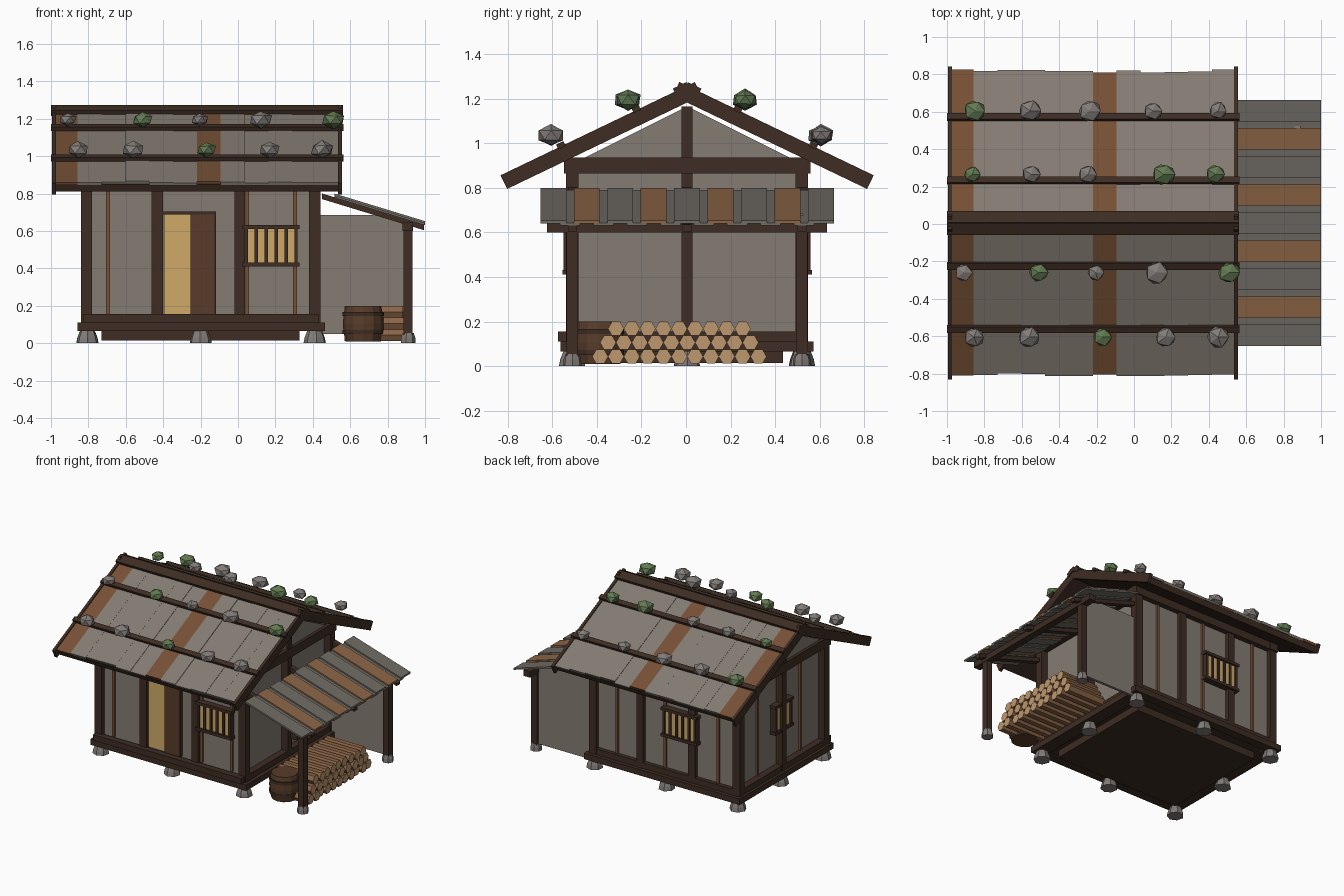
import bpy, bmesh, math, random
from mathutils import Vector

if "Cube" in bpy.data.objects:
    bpy.data.objects.remove(bpy.data.objects["Cube"])
random.seed(4)

def mat(name, r, g, b):
    m = bpy.data.materials.new(name)
    m.diffuse_color = [*(((c / 255 + .055) / 1.055) ** 2.4 for c in (r, g, b)), 1]
    m.use_nodes = True
    m.node_tree.nodes["Principled BSDF"].inputs["Base Color"].default_value = m.diffuse_color
    return m

DARK = mat("dark_timber", 62, 45, 35)
GREY = mat("weathered_grey", 132, 124, 115)
BROWN = mat("brown_board", 118, 80, 53)
DOOR = mat("door_wood", 88, 60, 41)
PAPER = mat("warm_paper", 208, 170, 105)
STONE = mat("stone", 130, 124, 120)
MOSS = mat("moss", 98, 122, 82)
LGREY = mat("shed_grey", 112, 108, 101)
LBROWN = mat("shed_brown", 140, 101, 70)
LOGEND = mat("log_end", 190, 153, 110)
Y0 = .005                                    # house centre line

def finish(bm, name, *mats):
    bmesh.ops.recalc_face_normals(bm, faces=bm.faces)
    me = bpy.data.meshes.new(name)
    bm.to_mesh(me)
    bm.free()
    for m in mats:
        me.materials.append(m)
    ob = bpy.data.objects.new(name, me)
    bpy.context.collection.objects.link(ob)
    return ob

def prism(name, m, pts, a, b, axis='x'):
    """Extrude a profile along x (pts are y,z) or along y (pts are x,z)."""
    bm = bmesh.new()
    put = (lambda p, t: (t, *p)) if axis == 'x' else (lambda p, t: (p[0], t, p[1]))
    lo = [bm.verts.new(put(p, a)) for p in pts]
    hi = [bm.verts.new(put(p, b)) for p in pts]
    bm.faces.new(lo)
    bm.faces.new(hi)
    for i in range(len(pts)):
        j = (i + 1) % len(pts)
        bm.faces.new((lo[i], lo[j], hi[j], hi[i]))
    return finish(bm, name, m)

def box(name, m, x0, x1, y0, y1, z0, z1):
    return prism(name, m, [(y0, z0), (y1, z0), (y1, z1), (y0, z1)], x0, x1)

def rings(name, m, x, y, prof, n, turn=0):
    """Low-poly turned shape from (radius, z) pairs."""
    bm = bmesh.new()
    rs = [[bm.verts.new((x + r * math.cos(turn + math.tau * i / n),
                         y + r * math.sin(turn + math.tau * i / n), z)) for i in range(n)] for r, z in prof]
    bm.faces.new(rs[0])
    bm.faces.new(rs[-1])
    for a, b in zip(rs, rs[1:]):
        for i in range(n):
            bm.faces.new((a[i], a[(i + 1) % n], b[(i + 1) % n], b[i]))
    return finish(bm, name, m)

def wbox(side, name, m, u0, u1, d0, d1, z0, z1):
    """Box on a wall: u along the wall, d outwards from its surface."""
    if side == 'left':
        box(name, m, -.785 - d1, -.785 - d0, Y0 + u0, Y0 + u1, z0, z1)
    else:
        s = -1 if side == 'front' else 1
        a, b = sorted((Y0 + s * (.51 + d0), Y0 + s * (.51 + d1)))
        box(name, m, u0, u1, a, b, z0, z1)

def window(side, u0, u1, bars):
    n = side + "_window_"
    wbox(side, n + "paper", PAPER, u0 + .015, u1 - .015, -.01, .034, .42, .62)
    for z in (.41, .61):
        wbox(side, n + "rail", DARK, u0, u1, 0, .05, z, z + .022)
    for i in range(bars + 2):
        c = u0 + .02 + (u1 - u0 - .04) * i / (bars + 1)
        wbox(side, n + "bar", DARK, c - .009, c + .009, 0, .044, .41, .63)

# foundations and floor
for x in (-.805, -.2, .41):
    for y in (-.515, 0, .515):
        if x != -.2 or y:
            rings("foundation_stone", STONE, x, Y0 + y, [(.06, 0), (.054, .03), (.04, .066)], 7, random.random())
box("floor_base", DARK, -.73, .33, Y0 - .43, Y0 + .43, .015, .07)
box("floor_deck", DARK, -.82, .42, Y0 - .52, Y0 + .52, .075, .11)
for s in (-1, 1):
    y = Y0 + s * .535
    box("long_sill", DARK, -.857, .465, y - .033, y + .033, .065, .11)
    box("long_upper_sill", DARK, -.83, .43, y - .045, y - .045 + .05, .11, .155)
    box("wall_plate", DARK, -.84, .44, Y0 + s * .52 - .03, Y0 + s * .52 + .03, .865, .93)

# walls and timber frame
box("walls", GREY, -.785, .385, Y0 - .51, Y0 + .51, .1, .9)
for x in (-.81, .41):
    box("side_sill", DARK, x - .047, x + .055, Y0 - .56, Y0 + .56, .065, .11)
    box("side_upper_sill", DARK, x - .027, x + .027, Y0 - .5, Y0 + .5, .11, .155)
    box("tie_beam", DARK, x - .035, x + .035, Y0 - .553, Y0 + .553, .865, .935)
    box("gable_post", DARK, x - .028, x + .028, Y0 - .025, Y0 + .025, .11, 1.165)
    for y in (-.515, .515):
        box("corner_post", DARK, x - .03, x + .03, Y0 + y - .028, Y0 + y + .028, .11, .88)
    prism("gable_wall", GREY, [(Y0 - .47, .93), (Y0 + .47, .93), (Y0, 1.165)], x - .012, x + .012)
for side, strips in (("front", (-.695, -.452, .05, .305)), ("back", (.22, -.19, -.64))):
    for x in (-.43, .01):
        wbox(side, side + "_post", DARK, x - .028, x + .028, -.02, .032, .11, .88)
    for x in strips:
        wbox(side, side + "_strip", BROWN, x - .01, x + .01, -.01, .014, .155, .87)
for u in (-.26, .26):
    wbox('left', "left_strip", BROWN, u - .01, u + .01, -.01, .014, .155, .87)

# door and windows
wbox('front', "door_paper", PAPER, -.395, -.25, 0, .014, .155, .69)
wbox('front', "door_panel", DOOR, -.255, -.125, 0, .024, .155, .69)
wbox('front', "door_lintel", DARK, -.4, -.118, 0, .032, .688, .705)
wbox('front', "door_jamb", DARK, -.127, -.118, 0, .028, .155, .69)
window('front', .025, .33, 4)
window('back', -.485, -.18, 4)
window('left', -.12, .1, 1)

# main roof
ANG = math.atan(.48)
CA, SA = math.cos(ANG), math.sin(ANG)

def on_roof(s, t, n):
    return (Y0 + s * (t * CA + n * SA), 1.22 - t * SA + n * CA)

def slope(name, m, s, t0, t1, n0, n1, x0, x1):
    return prism(name, m, [on_roof(s, t, n) for t, n in ((t0, n0), (t1, n0), (t1, n1), (t0, n1))], x0, x1)

for s in (-1, 1):
    slope("roof_underlay", DARK, s, 0, .885, -.03, .014, -.985, .545)
    for i in range(12):
        x = -.985 + i * .1275
        slope("roof_board", BROWN if i in (0, 6) else GREY, s, 0, .885 + random.uniform(-.008, .012),
              .012, .026 + random.uniform(0, .005), x, x + .1275)
    for x in (-.995, .535):
        slope("barge_board", DARK, s, -.055, .912, -.034, .034, x, x + .022)
    for t in (.235, .61):
        slope("roof_batten", DARK, s, t - .018, t + .018, .026, .05, -1, .565)
    slope("ridge_board", DARK, s, -.02, .047, .018, .05, -1, .562)

# roof stones: (x, radius, mossy) per row
def rock(x, y, z, r, m):
    bm = bmesh.new()
    bmesh.ops.create_icosphere(bm, subdivisions=1, radius=1)
    for v in bm.verts:
        k = random.uniform(.92, 1.1)
        v.co = Vector((x + v.co.x * r * 1.05 * k, y + v.co.y * r * k, z + v.co.z * r * .78 * k))
    finish(bm, "roof_stone", m)

ROWS = {.605: ((-.85, .06, 1), (-.555, .06, 0), (-.235, .06, 0), (.1, .05, 0), (.45, .05, 0)),
        .265: ((-.865, .045, 1), (-.55, .05, 0), (-.245, .05, 0), (.16, .06, 1), (.435, .052, 1)),
        -.26: ((-.91, .047, 0), (-.51, .052, 1), (-.205, .045, 0), (.12, .062, 0), (.51, .06, 1)),
        -.605: ((-.855, .056, 0), (-.56, .058, 0), (-.17, .052, 1), (.17, .056, 0), (.45, .06, 0))}
for y, row in ROWS.items():
    for x, r, mossy in row:
        rock(x, y, 1.195 if abs(y) < .4 else 1.035, r, MOSS if mossy else STONE)

# lean-to shed
def shed_slope(name, m, y0, y1, top, bottom, x0=.517, x1=1.0):
    f = lambda x: .8 - (x - .517) * .305
    prism(name, m, [(x0, f(x0) - bottom), (x1, f(x1) - bottom), (x1, f(x1) - top), (x0, f(x0) - top)], y0, y1, 'y')

for i in range(9):
    y = Y0 - .6 + i * .15
    shed_slope("shed_plank", LBROWN if i % 2 else LGREY, y - .058, y + .058, 0, .013)
    if i < 8:
        shed_slope("shed_gap_board", LGREY, y + .03, y + .12, .011, .022)
for y in (-.515, 0, .515):
    shed_slope("shed_rafter", DARK, Y0 + y - .02, Y0 + y + .02, .02, .05, .45, .995)
box("shed_beam", DARK, .88, .935, Y0 - .628, Y0 + .628, .6, .645)
box("shed_back_wall", GREY, .43, .89, Y0 + .5, Y0 + .52, .05, .685)
for y in (-.515, .515):
    box("shed_post", DARK, .885, .932, Y0 + y - .025, Y0 + y + .025, .045, .61)
    rings("shed_post_stone", STONE, .908, Y0 + y, [(.042, 0), (.04, .03), (.032, .055)], 7)

# firewood stack
for row in range(3):
    for i in range(11 - row):
        cy, cz = -.385 + .071 * i + .0355 * row, .043 + .0625 * row
        end = .885 + random.uniform(-.012, .01)
        log = prism("firewood_log", LBROWN, [(cy + .036 * math.cos(k * math.pi / 3),
                    cz + .036 * math.sin(k * math.pi / 3)) for k in range(6)], .57, end)
        log.data.materials.append(LOGEND)
        for p in log.data.polygons:
            p.material_index = int(abs(p.normal.x) > .9)

# barrel
rings("barrel", DOOR, .67, -.39, [(.095, .01), (.106, .06), (.109, .105), (.106, .15), (.095, .2)], 12)
for z in (.05, .145):
    rings("barrel_hoop", DARK, .67, -.39, [(.111, z), (.111, z + .022)], 12)
